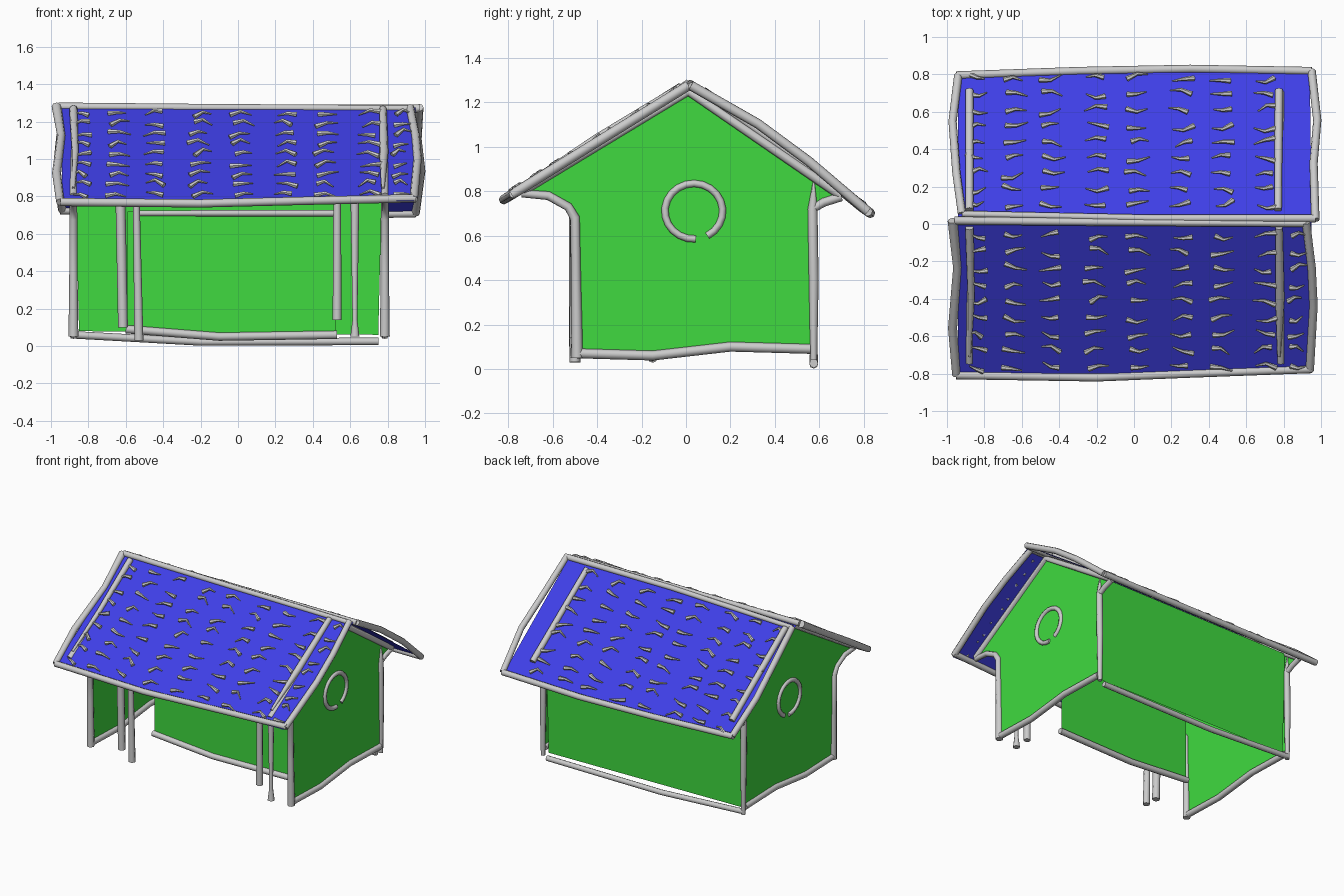
import bpy, math, random
from mathutils import Vector

if "Cube" in bpy.data.objects:
    bpy.data.objects.remove(bpy.data.objects["Cube"])
random.seed(4)


def material(name, rgb):
    m = bpy.data.materials.new(name)
    m.diffuse_color = (*rgb, 1)
    m.use_nodes = True
    m.node_tree.nodes["Principled BSDF"].inputs["Base Color"].default_value = m.diffuse_color
    return m


GREEN = material("wall_green", (0.05, 0.7, 0.05))
BLUE = material("roof_blue", (0.05, 0.05, 0.8))


def sheet(name, pts, mat):
    me = bpy.data.meshes.new(name)
    me.from_pydata(pts, [], [list(range(len(pts)))])
    me.materials.append(mat)
    ob = bpy.data.objects.new(name, me)
    bpy.context.collection.objects.link(ob)


def strokes(name, paths, depth=0.022, sides=2):
    """Tubes along paths; a path is (points, radius factors or None)."""
    cu = bpy.data.curves.new(name, 'CURVE')
    cu.dimensions = '3D'
    cu.bevel_depth, cu.bevel_resolution, cu.use_fill_caps = depth, sides, True
    for pts, radii in paths:
        sp = cu.splines.new('POLY')
        sp.points.add(len(pts) - 1)
        for i, p in enumerate(pts):
            sp.points[i].co = (*p, 1)
            sp.points[i].radius = radii[i] if radii else 1
    ob = bpy.data.objects.new(name, cu)
    bpy.context.collection.objects.link(ob)
    bpy.ops.object.select_all(action='DESELECT')
    ob.select_set(True)
    bpy.context.view_layer.objects.active = ob
    bpy.ops.object.convert(target='MESH')
    bpy.ops.object.shade_smooth_by_angle(angle=math.radians(50))


# Roof slopes: u along x, t from eave to ridge, h above the surface
def front(u, t, h=0):
    return Vector((u, -0.80 + 0.81 * t - 0.52 * h, 0.775 + 0.5 * t + 0.85 * h))


def back(u, t, h=0):
    return Vector((u, 0.81 - 0.78 * t + 0.58 * h, 0.715 + 0.555 * t + 0.81 * h))


# Roof panels
for name, f in (("front_roof", front), ("back_roof", back)):
    sheet(name, [f(-0.94, 0), f(0.94, 0), f(0.95, 1), f(-0.94, 1)], BLUE)

# Roof frames, drawn with slightly wavering strokes
strokes("front_roof_frame", [
    ([front(-0.95, -.01), front(-0.2, -.025), front(0.3, 0), front(0.95, .03)], None),
    ([front(-0.95, -.01), front(-0.97, .3), front(-0.945, .7), front(-0.97, 1.01)], [1, 1.1, 1, 1.2]),
    ([front(0.94, .02), front(0.96, .45), front(0.95, .7), front(0.92, 1)], None),
    ([front(-0.96, 1.01), front(-0.2, 1), front(0.92, .99)], [1, .9, .8])])
strokes("back_roof_frame", [
    ([back(-0.95, .02), back(-0.3, -.01), back(0.3, -.025), back(0.95, -.01)], None),
    ([back(-0.94, .02), back(-0.97, .35, .02), back(-0.95, .7, .02), back(-0.92, .97)], None),
    ([back(0.95, -.01), back(0.98, .35, .03), back(0.96, .65, .035), back(0.97, 1.01)], None),
    ([back(-0.92, .97), back(0.1, 1), back(0.97, 1)], [.8, .9, 1])])

# Long lines on the roof above the end walls
strokes("roof_lines", [
    ([front(-0.88, .12, .01), front(-0.87, .5, .01), front(-0.88, .97, .01)], [.4, .8, 1]),
    ([front(0.775, .12, .01), front(0.78, .5, .01), front(0.775, .97, .01)], [.4, 1.1, .9]),
    ([back(-0.88, .13, .01), back(-0.88, .95, .01)], [1, 1]),
    ([back(0.775, .13, .01), back(0.77, .95, .01)], [1, .9])])

# Roof tile ticks: short arched dashes, thick at one end
COLS = [-0.84, -0.64, -0.44, -0.2, 0.02, 0.25, 0.47, 0.7]


def ticks(f, cols):
    out = []
    for c in cols:
        half = 0.042 if abs(c) > 0.8 else 0.055
        flip = random.random() < 0.5
        for r in range(9):
            t = 0.05 + 0.108 * r + random.uniform(-.015, .015)
            x, w = c + random.uniform(-.015, .015), half * random.uniform(.8, 1.1)
            a, b = random.uniform(-.02, .02), random.uniform(-.015, .03)
            pts = [f(x - w, t - a, .008), f(x, t + b, .02), f(x + w, t + a, .012)]
            rad = [.25, .65, 1]
            out.append((pts, rad if flip else rad[::-1]))
    return out


strokes("front_roof_ticks", ticks(front, COLS + [0.87]), 0.015, 1)
strokes("back_roof_ticks", ticks(back, COLS), 0.015, 1)

# End walls with flared eaves, outline strokes and a round window
GABLE = [(-.49, .07), (-.15, .06), (.2, .1), (.56, .09), (.57, .72), (.62, .75), (.7, .77),
         (.01, 1.24), (-.74, .80), (-.62, .77), (-.53, .72), (-.49, .66)]
RING = [(.035 + .13 * math.cos(a), .71 + .125 * math.sin(a))
        for a in (math.radians(-62 + 336 * i / 20) for i in range(21))]
for side, x in (("right", 0.785), ("left", -0.88)):
    def at(pts):
        return [(x, y, z) for y, z in pts]
    sheet(side + "_wall", at(GABLE), GREEN)
    strokes(side + "_wall_outline", [
        (at(GABLE[:4]), None),
        (at([(-.49, .05), (-.495, .4), (-.5, .68), (-.53, .73), (-.62, .78), (-.74, .79)]),
         [1.2, 1, 1, .9, .9, .8]),
        (at([(.575, .04), (.575, .4), (.57, .72), (.575, .84)]), [.7, 1, 1, .2]),
        (at([(.57, .72), (.62, .75), (.7, .775)]), [.8, .9, .9]),
        (at([(-.74, .80), (.01, 1.25), (.7, .78)]), None)])
    strokes(side + "_round_window", [(at(RING), None)], 0.016)

# Back wall
sheet("back_wall", [(-.85, .56, .08), (.75, .56, .06), (.77, .56, .87), (-.87, .56, .87)], GREEN)
strokes("back_wall_outline", [
    ([(-.88, .575, .06), (-.2, .575, .022), (.75, .575, .025)], None)], 0.02)

# Recessed front wall
sheet("recessed_front_wall", [(-.59, -.15, .09), (-.1, -.15, .05), (.52, -.15, .07),
                              (.52, -.15, .72), (-.59, -.15, .72)], GREEN)
strokes("recessed_wall_lines", [
    ([(-.6, -.15, .09), (-.1, -.15, .05), (.53, -.15, .06)], None),
    ([(-.55, -.15, .71), (.52, -.15, .71)], [.7, .8])])

# Porch posts in pairs
strokes("porch_posts", [
    ([(-.615, -.5, .1), (-.63, -.5, .85)], [1.2, 1.2]),
    ([(-.53, -.5, .03), (-.545, -.5, .85)], [1.1, .8]),
    ([(.53, -.5, .14), (.53, -.5, .85)], [1.1, .9]),
    ([(.625, -.5, .05), (.625, -.5, .14), (.625, -.5, .85)], [1.1, .6, 1.1])])
